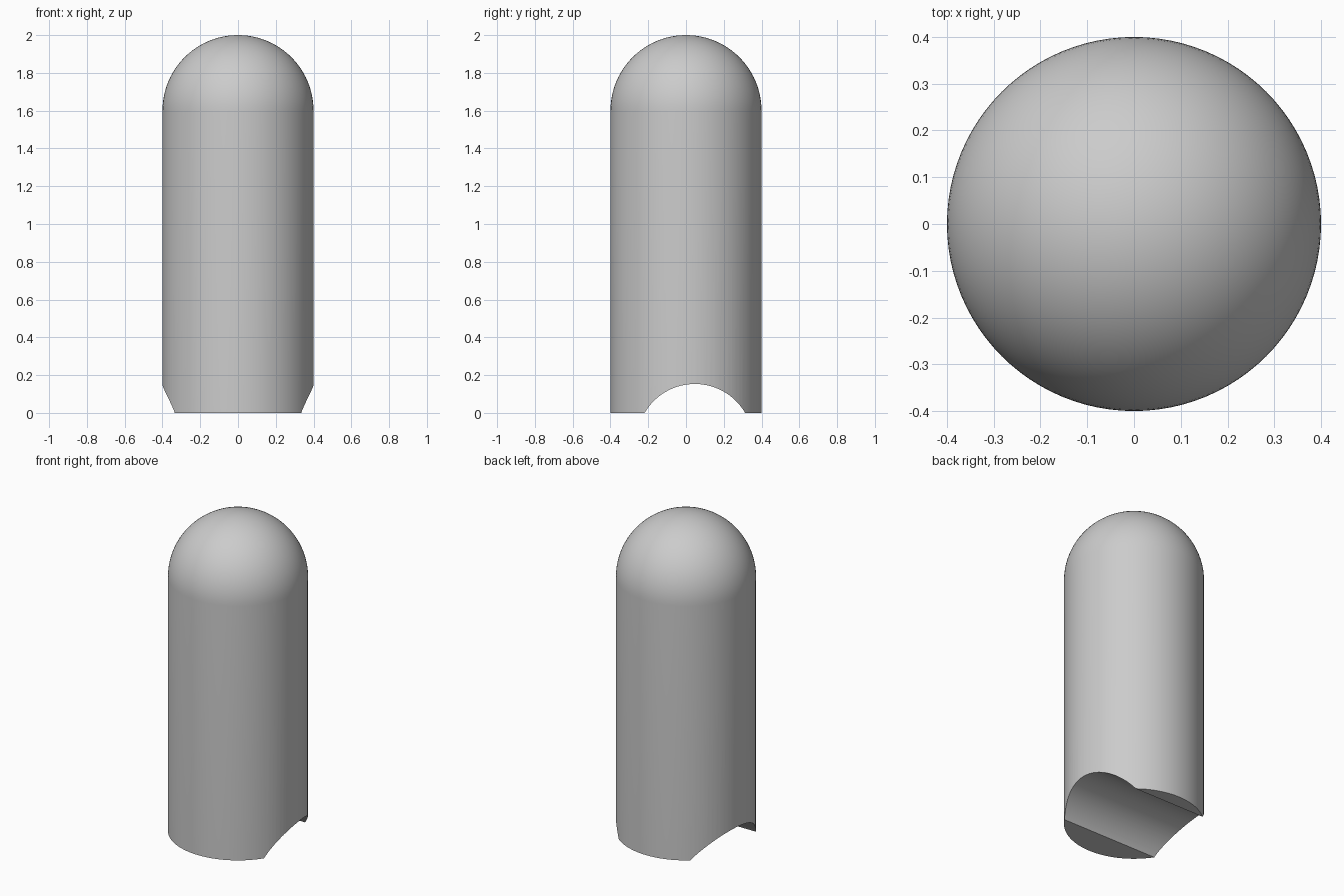
import bpy, math

cube = bpy.data.objects.get("Cube")
if cube:
    bpy.data.objects.remove(cube, do_unlink=True)

RADIUS, HEIGHT, SEGMENTS, RINGS = 0.4, 2.0, 96, 24

grey = bpy.data.materials.new("plain_grey")
grey.use_nodes = True
colour = (0.6, 0.6, 0.6, 1)
grey.diffuse_color = colour
grey.node_tree.nodes["Principled BSDF"].inputs["Base Color"].default_value = colour

# Body: round post whose top ring is domed by lifting sphere rings
shoulder = HEIGHT - RADIUS
profile = [(RADIUS, 0)]
for i in range(RINGS):
    a = math.pi / 2 * i / RINGS
    profile.append((RADIUS * math.cos(a), shoulder + RADIUS * math.sin(a)))

verts, faces = [], []
for r, z in profile:
    for s in range(SEGMENTS):
        t = 2 * math.pi * s / SEGMENTS
        verts.append((r * math.cos(t), r * math.sin(t), z))
for k in range(len(profile) - 1):
    for s in range(SEGMENTS):
        n = (s + 1) % SEGMENTS
        a, b = k * SEGMENTS, (k + 1) * SEGMENTS
        faces.append((a + s, a + n, b + n, b + s))
tip = len(verts)
verts.append((0, 0, HEIGHT))
last = tip - SEGMENTS
faces += [(last + s, last + (s + 1) % SEGMENTS, tip) for s in range(SEGMENTS)]
faces.append(tuple(reversed(range(SEGMENTS))))

mesh = bpy.data.meshes.new("domed_post")
mesh.from_pydata(verts, [], faces)
mesh.materials.append(grey)
post = bpy.data.objects.new("domed_post", mesh)
bpy.context.collection.objects.link(post)

# Channel cutter: cylinder lying along x, slightly behind the centre
half_width, rise, channel_y = 0.266, 0.153, 0.047
cut_r = (half_width ** 2 + rise ** 2) / (2 * rise)
bpy.ops.mesh.primitive_cylinder_add(
    vertices=128, radius=cut_r, depth=2,
    location=(0, channel_y, rise - cut_r), rotation=(0, math.pi / 2, 0))
cutter = bpy.context.object
cutter.name = "channel_cutter"
cutter.data.materials.append(grey)

# Cut the channel across the base, then drop the cutter
bpy.ops.object.select_all(action="DESELECT")
post.select_set(True)
bpy.context.view_layer.objects.active = post
cut = post.modifiers.new("base_channel", "BOOLEAN")
cut.operation = "DIFFERENCE"
cut.solver = "EXACT"
cut.object = cutter
bpy.ops.object.modifier_apply(modifier=cut.name)
bpy.data.objects.remove(cutter, do_unlink=True)

bpy.ops.object.shade_smooth_by_angle(angle=math.radians(30))
